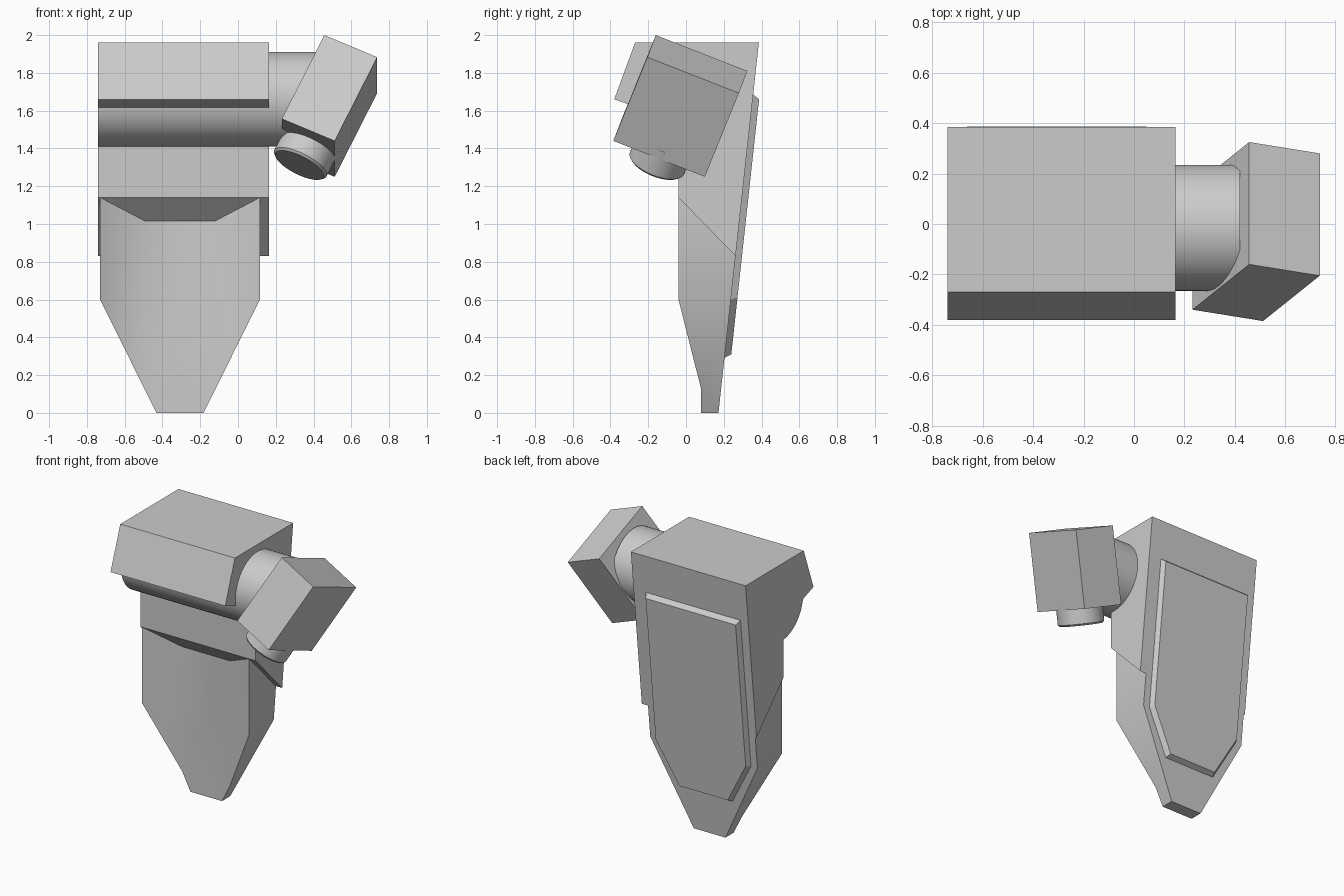
import bpy, bmesh, math
from mathutils import Vector, Matrix

if "Cube" in bpy.data.objects:
    bpy.data.objects.remove(bpy.data.objects["Cube"])

grey = bpy.data.materials.new("plain_grey")
grey.use_nodes = True
COLOUR = (0.6, 0.6, 0.6, 1)
grey.diffuse_color = COLOUR
grey.node_tree.nodes["Principled BSDF"].inputs["Base Color"].default_value = COLOUR


def finish(name, bm, smooth=False):
    bmesh.ops.recalc_face_normals(bm, faces=bm.faces[:])
    mesh = bpy.data.meshes.new(name)
    bm.to_mesh(mesh)
    bm.free()
    obj = bpy.data.objects.new(name, mesh)
    bpy.context.collection.objects.link(obj)
    mesh.materials.append(grey)
    if smooth:
        bpy.ops.object.select_all(action='DESELECT')
        obj.select_set(True)
        bpy.context.view_layer.objects.active = obj
        bpy.ops.object.shade_smooth_by_angle(angle=math.radians(30))
    return obj


def loft(ring_a, ring_b):
    """Closed solid between two matching outlines."""
    bm = bmesh.new()
    a = [bm.verts.new(p) for p in ring_a]
    b = [bm.verts.new(p) for p in ring_b]
    bm.faces.new(a)
    bm.faces.new(b)
    for i in range(len(a)):
        j = (i + 1) % len(a)
        bm.faces.new((a[i], a[j], b[j], b[i]))
    return bm


def cylinder(name, start, end, radius, chamfer=0.0):
    start, end = Vector(start), Vector(end)
    axis = end - start
    turn = axis.to_track_quat('Z', 'Y').to_matrix().to_4x4()
    bm = bmesh.new()
    bmesh.ops.create_cone(bm, cap_ends=True, segments=64, radius1=radius,
                          radius2=radius, depth=axis.length,
                          matrix=Matrix.Translation((start + end) / 2) @ turn)
    if chamfer:
        cap = max((f for f in bm.faces if len(f.verts) > 4),
                  key=lambda f: f.calc_center_median().dot(axis))
        bmesh.ops.bevel(bm, geom=list(cap.edges), offset=chamfer,
                        segments=1, affect='EDGES')
    return finish(name, bm, True)


# Sloping back plane shared by the body and its panel
def back_y(z):
    return 0.172 + 0.109 * z


# Upper body with overhanging hood: side profile swept across x
profile = [(-0.27, 1.96), (back_y(1.96), 1.96), (back_y(0.83), 0.83),
           (-0.04, 1.14), (-0.04, 1.54), (-0.38, 1.66)]
finish("upper_body", loft([(-0.74, y, z) for y, z in profile],
                          [(0.165, y, z) for y, z in profile]))

# Lower body: shallow channel section, trimmed by the tapers and the back plane
MID = -0.307
section = [(-0.423, -0.04), (-0.188, 0.08), (0.188, 0.08), (0.423, -0.04),
           (0.423, 0.4), (-0.423, 0.4)]
bm = loft([(MID + x, y, 0) for x, y in section],
          [(MID + x, y, 1.14) for x, y in section])
cuts = [((0, back_y(0), 0), (0, 1, -0.109))]
cuts += [((MID + s * 0.423, 0, 0.6), (s * 0.6, 0, -0.298)) for s in (-1, 1)]
for point, normal in cuts:
    cut = bmesh.ops.bisect_plane(bm, geom=bm.verts[:] + bm.edges[:] + bm.faces[:],
                                 plane_co=point, plane_no=normal, clear_outer=True)
    rim = [e for e in cut["geom_cut"] if isinstance(e, bmesh.types.BMEdge)]
    bmesh.ops.contextual_create(bm, geom=rim)
finish("lower_body", bm, True)


# Raised back panel with chamfered border
def panel_ring(levels, lift):
    left = [(MID - w, back_y(z) + lift, z) for w, z in levels]
    right = [(MID + w, back_y(z) + lift, z) for w, z in reversed(levels)]
    return left + right


finish("back_panel", loft(
    panel_ring([(0.375, 1.69), (0.375, 0.6), (0.205, 0.29)], -0.005),
    panel_ring([(0.355, 1.66), (0.355, 0.61), (0.19, 0.31)], 0.034)))

# Shoulder barrel running through the hood and into the arm
cylinder("shoulder_barrel", (-0.74, -0.015, 1.66), (0.42, -0.015, 1.66), 0.25)

# Tilted arm block, spanned from one corner by three edges
corner = Vector((0.457, -0.16, 2.0))
across = Vector((0.28, -0.045, -0.117))
down = Vector((-0.225, -0.18, -0.443))
deep = Vector((0, 0.485, -0.19))
end_face = [corner, corner + across, corner + across + deep, corner + deep]
finish("arm_block", loft(end_face, [p + down for p in end_face]))

# Short round stub under the arm block
base = corner + down + (across + deep) / 2
way = down.normalized()
cylinder("arm_stub", base - way * 0.05, base + way * 0.11, 0.155, 0.012)
